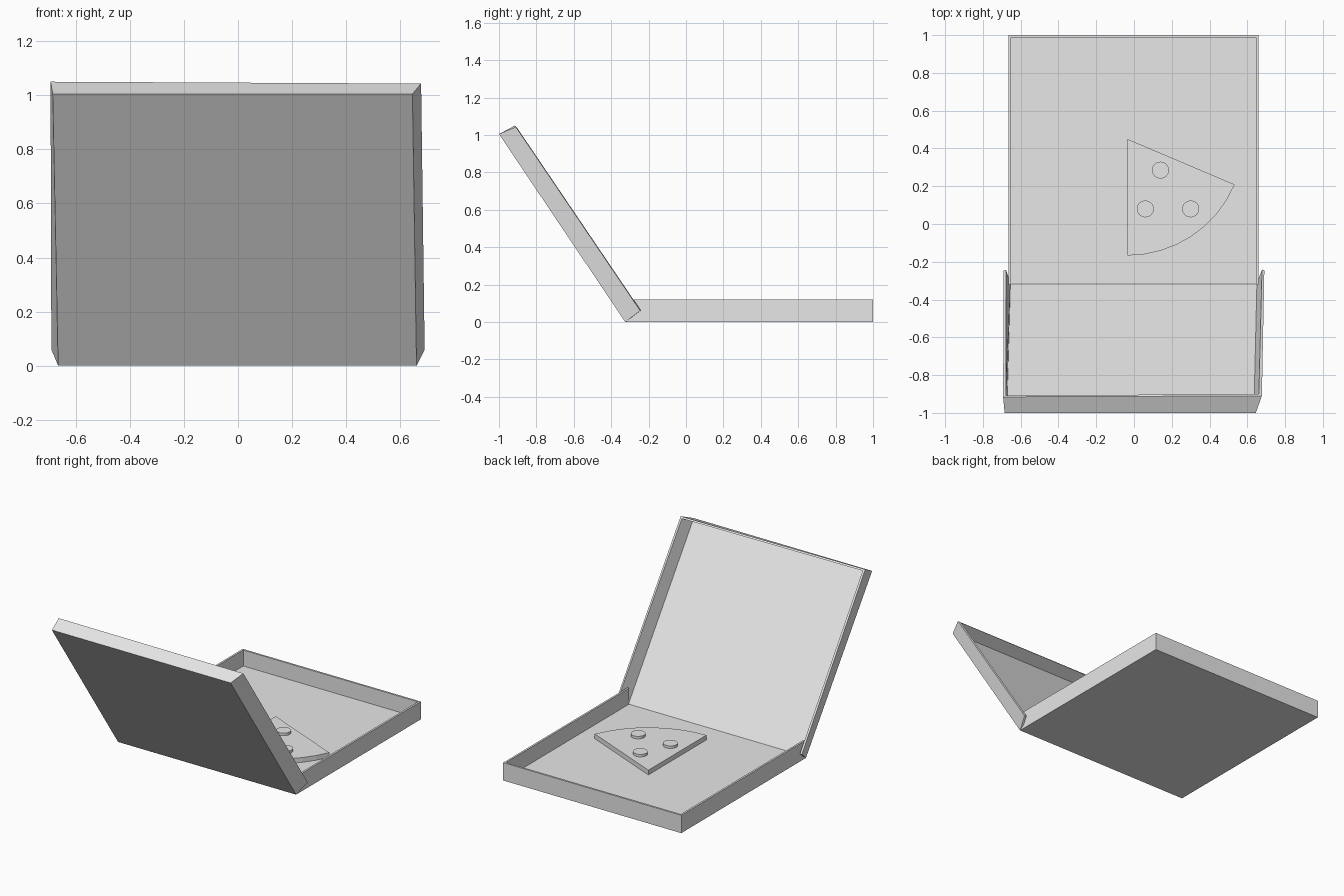
import bpy
import bmesh
from math import radians, cos, sin
from mathutils import Matrix

cube = bpy.data.objects.get("Cube")
if cube:
    bpy.data.objects.remove(cube, do_unlink=True)

GREY = (0.8, 0.8, 0.8, 1.0)
grey = bpy.data.materials.new("plain_grey")
grey.use_nodes = True
grey.diffuse_color = GREY
grey.node_tree.nodes["Principled BSDF"].inputs["Base Color"].default_value = GREY

CARD = 0.013  # card thickness


def add_object(name, bm):
    mesh = bpy.data.meshes.new(name)
    bm.to_mesh(mesh)
    bm.free()
    mesh.materials.append(grey)
    obj = bpy.data.objects.new(name, mesh)
    bpy.context.collection.objects.link(obj)
    return obj


def tray(name, floor, rim):
    """Card tray with three walls; the edge between corners 0 and 1 is open."""
    bm = bmesh.new()
    f = [bm.verts.new(p) for p in floor]
    r = [bm.verts.new(p) for p in rim]
    bm.faces.new(f[::-1])
    for a, b in ((1, 2), (2, 3), (3, 0)):
        bm.faces.new((f[a], f[b], r[b], r[a]))
    obj = add_object(name, bm)
    card = obj.modifiers.new("card", 'SOLIDIFY')
    card.thickness = CARD
    card.offset = -1
    card.use_even_offset = True
    return obj


# Box base, open at the hinge
corners = [(-0.665, -0.32), (0.66, -0.32), (0.66, 1.0), (-0.665, 1.0)]
tray("box_base",
     [(x, y, 0) for x, y in corners],
     [(x, y, 0.12) for x, y in corners])

# Tilted lid with slightly flared walls
tray("box_lid",
     [(0.66, -0.325, 0), (-0.665, -0.325, 0),
      (-0.685, -1.0, 1.005), (0.645, -1.0, 1.005)],
     [(0.69, -0.245, 0.06), (-0.69, -0.245, 0.06),
      (-0.693, -0.915, 1.05), (0.677, -0.91, 1.043)])

# Wedge-shaped slice lying on the base
SLICE_TOP = 0.045
TIP, RADIUS, STEPS = (-0.035, 0.45), 0.617, 8
outline = [TIP]
for i in range(STEPS + 1):
    angle = radians(-90 + 67 * i / STEPS)
    outline.append((TIP[0] + RADIUS * cos(angle), TIP[1] + RADIUS * sin(angle)))
bm = bmesh.new()
base = bm.faces.new([bm.verts.new((x, y, CARD)) for x, y in outline])
top = bmesh.ops.extrude_face_region(bm, geom=[base], use_keep_orig=True)
bmesh.ops.translate(bm, vec=(0, 0, SLICE_TOP - CARD),
                    verts=[v for v in top["geom"] if isinstance(v, bmesh.types.BMVert)])
bmesh.ops.recalc_face_normals(bm, faces=bm.faces)
add_object("slice", bm)

# Round toppings on the slice
for i, (x, y) in enumerate([(0.30, 0.08), (0.06, 0.08), (0.14, 0.285)]):
    bm = bmesh.new()
    bmesh.ops.create_cone(bm, cap_ends=True, segments=16, radius1=0.045,
                          radius2=0.045, depth=0.02,
                          matrix=Matrix.Translation((x, y, SLICE_TOP + 0.007)))
    add_object(f"topping_{i + 1}", bm)
